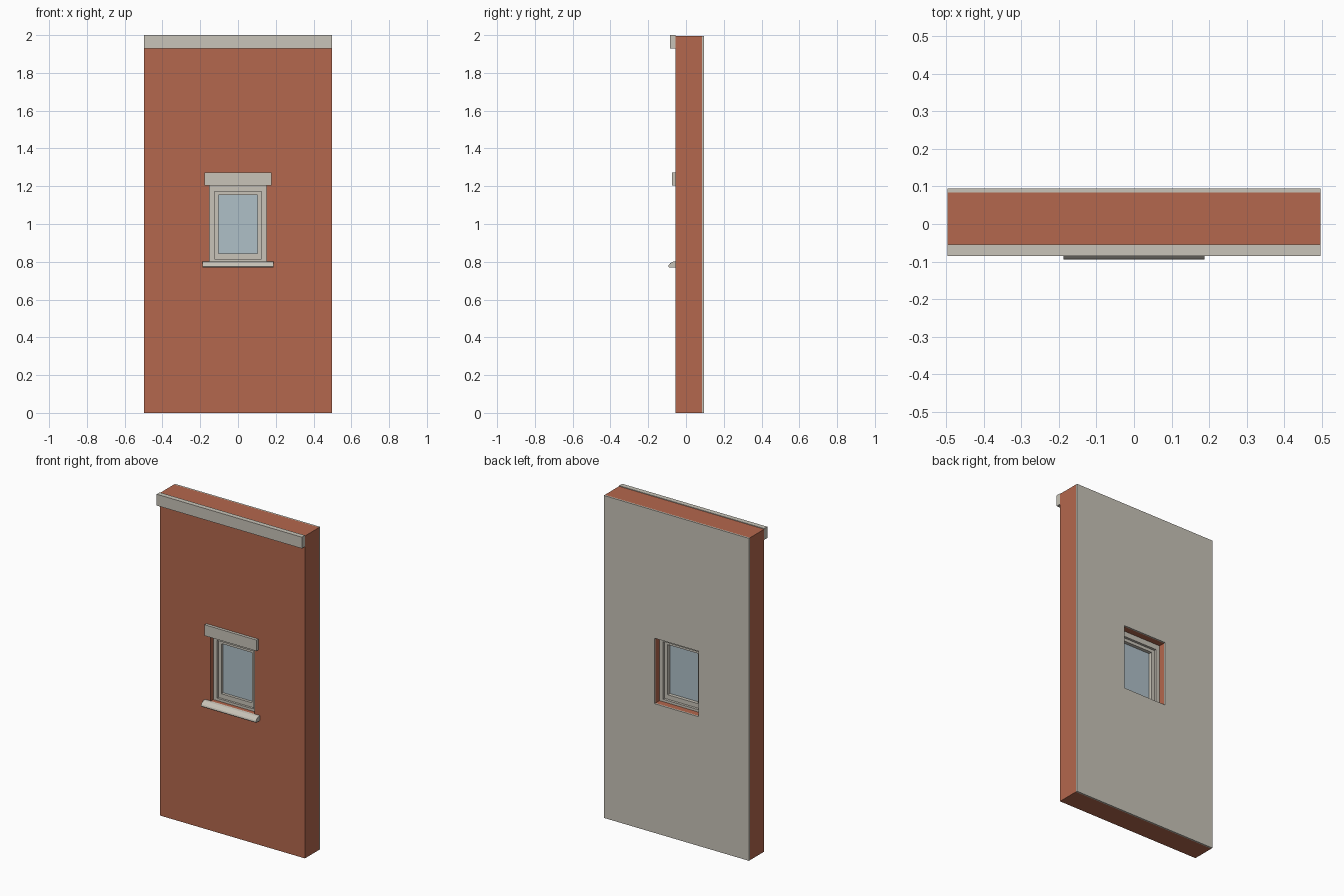
import bpy

if "Cube" in bpy.data.objects:
    bpy.data.objects.remove(bpy.data.objects["Cube"])


def material(name, rgb):
    m = bpy.data.materials.new(name)
    m.diffuse_color = (*rgb, 1)
    m.use_nodes = True
    m.node_tree.nodes["Principled BSDF"].inputs["Base Color"].default_value = m.diffuse_color
    return m


brick = material("brick red", (0.456, 0.136, 0.074))
stone = material("warm stone", (0.58, 0.55, 0.48))
pane = material("pale blue glass", (0.43, 0.525, 0.575))


def build(name, verts, faces, mat):
    me = bpy.data.meshes.new(name)
    me.from_pydata(verts, [], faces)
    me.materials.append(mat)
    me.validate()
    ob = bpy.data.objects.new(name, me)
    bpy.context.collection.objects.link(ob)
    return ob


def extrude_x(name, profile, half, mat):
    """Sweep a (y, z) outline from -half to +half along x."""
    n = len(profile)
    verts = [(x, y, z) for x in (-half, half) for y, z in profile]
    faces = [tuple(range(n))[::-1], tuple(range(n, 2 * n))]
    faces += [(i, (i + 1) % n, n + (i + 1) % n, n + i) for i in range(n)]
    return build(name, verts, faces, mat)


def box(name, half, y0, y1, z0, z1, mat):
    # Outline runs anticlockwise as seen from +x
    return extrude_x(name, [(y0, z0), (y1, z0), (y1, z1), (y0, z1)], half, mat)


def ring(name, outer, inner, y0, y1, mat):
    """Rectangular slab with a rectangular hole; rects are (half, z0, z1)."""
    verts = []
    for y in (y0, y1):
        for h, a, b in (outer, inner):
            verts += [(-h, y, a), (h, y, a), (h, y, b), (-h, y, b)]
    faces = []
    for i in range(4):
        j = (i + 1) % 4
        faces += [(i, j, 4 + j, 4 + i),             # front
                  (8 + j, 8 + i, 12 + i, 12 + j),   # back
                  (j, i, 8 + i, 8 + j),             # outside
                  (4 + i, 4 + j, 12 + j, 12 + i)]   # hole sides
    return build(name, verts, faces, mat)


# Wall layers with the window opening
wall = (0.497, 0.0, 1.996)
opening = (0.15, 0.80, 1.205)
ring("brick_wall", wall, opening, -0.055, 0.084, brick)
ring("inner_plaster", wall, opening, 0.084, 0.094, stone)

# Band along the top of the facade
box("cornice", 0.497, -0.085, -0.055, 1.93, 2.0, stone)

# Window: fixed frame, narrower sash, glass
frame_hole = (0.125, 0.815, 1.172)
glass_hole = (0.104, 0.843, 1.153)
ring("window_frame", opening, frame_hole, -0.027, 0.045, stone)
ring("window_sash", frame_hole, glass_hole, -0.014, 0.030, stone)
box("window_glass", 0.104, 0.003, 0.009, 0.843, 1.153, pane)

# Head and rounded sill
box("lintel", 0.178, -0.073, -0.055, 1.205, 1.273, stone)
extrude_x("window_sill", [
    (-0.055, 0.770), (-0.055, 0.802), (-0.070, 0.800), (-0.082, 0.794),
    (-0.091, 0.784), (-0.094, 0.775), (-0.090, 0.770)][::1], 0.188, stone)
